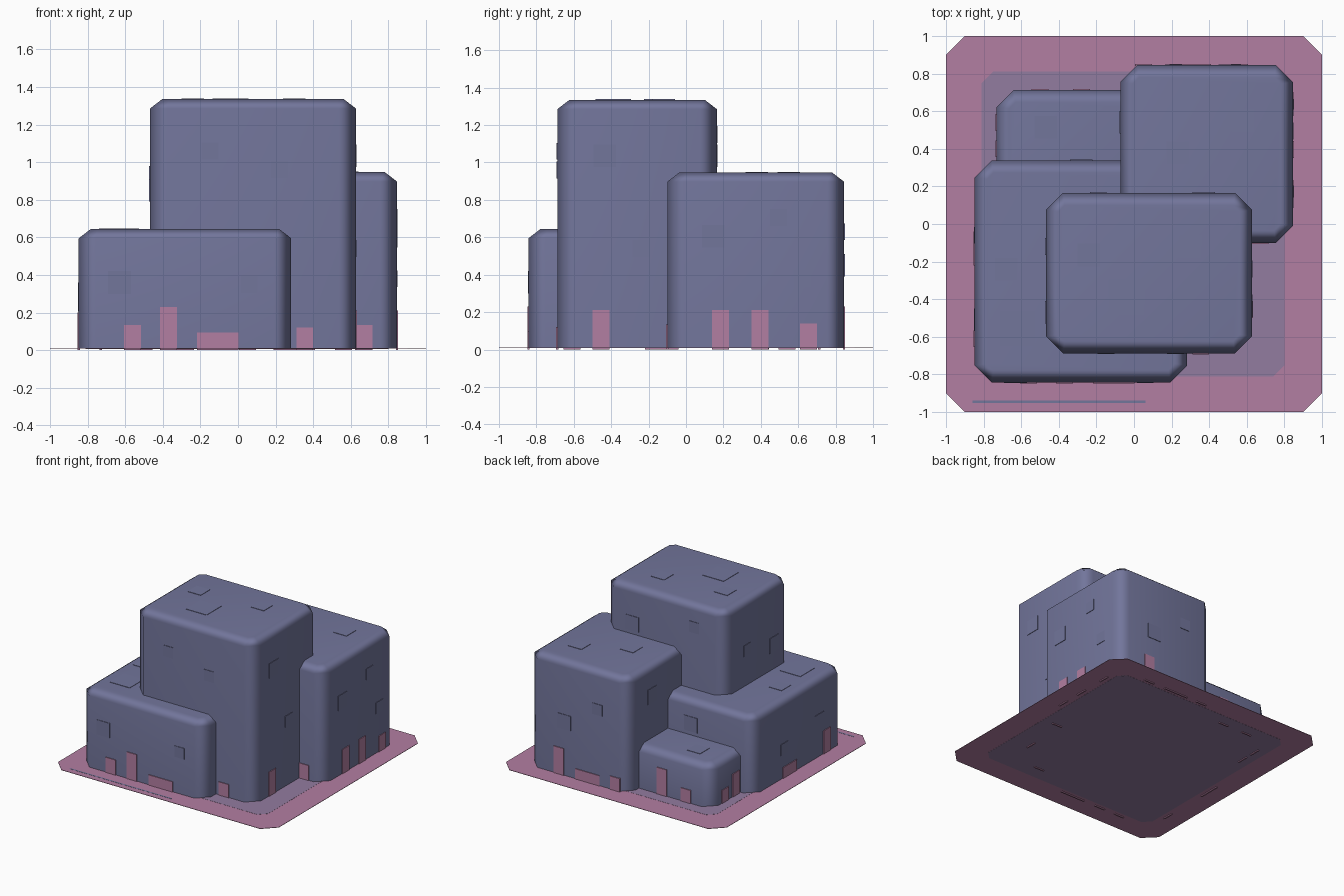
import bpy, bmesh

if "Cube" in bpy.data.objects:
    bpy.data.objects.remove(bpy.data.objects["Cube"])


def material(name, rgb):
    m = bpy.data.materials.new(name)
    m.diffuse_color = (*rgb, 1)
    m.use_nodes = True
    m.node_tree.nodes["Principled BSDF"].inputs["Base Color"].default_value = m.diffuse_color
    return m


SLATE = material("slate blue", (0.17, 0.18, 0.33))
PINK = material("dusty pink", (0.45, 0.21, 0.36))
MAUVE = material("mauve paving", (0.29, 0.20, 0.35))


def octagon(x0, x1, y0, y1, c):
    return [(x0 + c, y0), (x1 - c, y0), (x1, y0 + c), (x1, y1 - c),
            (x1 - c, y1), (x0 + c, y1), (x0, y1 - c), (x0, y0 + c)]


def finish(name, bm, mat):
    bmesh.ops.recalc_face_normals(bm, faces=bm.faces)
    me = bpy.data.meshes.new(name)
    bm.to_mesh(me)
    bm.free()
    me.materials.append(mat)
    ob = bpy.data.objects.new(name, me)
    bpy.context.collection.objects.link(ob)
    return ob


def stack(name, rings, mat, smooth=False):
    """Closed solid from stacked octagons: (outline, z)."""
    bm = bmesh.new()
    loops = [[bm.verts.new((x, y, z)) for x, y in pts] for pts, z in rings]
    for a, b in zip(loops, loops[1:]):
        for i in range(8):
            j = (i + 1) % 8
            bm.faces.new((a[i], a[j], b[j], b[i]))
    bm.faces.new(loops[0][::-1])
    bm.faces.new(loops[-1])
    ob = finish(name, bm, mat)
    if smooth:
        for p in ob.data.polygons:
            p.use_smooth = p.normal.z > -0.5
        # keep the underside edge sharp
        for e in ob.data.edges:
            e.use_edge_sharp = all(ob.data.vertices[v].co.z < 0.02 for v in e.vertices)
        w = ob.modifiers.new("flat faces, soft corners", 'WEIGHTED_NORMAL')
        w.keep_sharp = True
    return ob


def box(name, centre, size, mat):
    bm = bmesh.new()
    bmesh.ops.create_cube(bm, size=1)
    for v in bm.verts:
        v.co = [c + s * k for c, s, k in zip(centre, size, v.co)]
    return finish(name, bm, mat)


# ground plate and paving patch around the buildings
stack("ground_plate", [(octagon(-1, 1, -1, 1, .1), .008),
                       (octagon(-1, 1, -1, 1, .1), .011)], PINK)
stack("paving", [(octagon(-.81, .80, -.81, .81, .06), .007),
                 (octagon(-.81, .80, -.81, .81, .06), .012)], MAUVE)
box("paving_strip", (-.4, -.945, .0105), (.92, .012, .003), SLATE)

# four building blocks: x0, x1, y0, y1, height
BLOCKS = {
    "front_block": (-.847, .283, -.842, .338, .645),
    "tower": (-.468, .627, -.688, .165, 1.335),
    "back_block": (-.073, .845, -.10, .845, .947),
    "low_block": (-.73, .2, 0, .713, .36),
}
for name, (x0, x1, y0, y1, h) in BLOCKS.items():
    i = .065
    body = octagon(x0, x1, y0, y1, .09)
    top = octagon(x0 + i, x1 - i, y0 + i, y1 - i, .035)
    stack(name, [(body, .01), (body, h - .05), (top, h)], SLATE, True)


def plate(kind, block, side, u, z, w, h, mat, t):
    """Thin plate on one wall; u runs along the wall."""
    x0, x1, y0, y1, _ = BLOCKS[block]
    if side in "FB":
        c, s = (u, y0 if side == "F" else y1, z), (w, t, h)
    else:
        c, s = (x0 if side == "L" else x1, u, z), (t, w, h)
    box(f"{block}_{kind}", c, s, mat)


# doors: block, side, position, width, height
for b, s, u, w, h in [
    ("front_block", "F", -.56, .09, .135), ("front_block", "F", -.37, .09, .23),
    ("front_block", "F", -.108, .22, .095), ("tower", "F", .355, .09, .12),
    ("back_block", "F", .67, .09, .135), ("tower", "R", -.455, .09, .21),
    ("back_block", "R", .185, .09, .21), ("back_block", "R", .395, .09, .21),
    ("back_block", "R", .655, .09, .14), ("front_block", "L", -.13, .18, .10),
    ("front_block", "L", -.61, .09, .20), ("low_block", "L", .54, .09, .12),
    ("low_block", "L", .40, .09, .20), ("back_block", "B", .56, .09, .23),
    ("back_block", "B", .30, .22, .095), ("back_block", "B", .05, .09, .12),
    ("low_block", "B", -.28, .09, .23), ("low_block", "B", -.50, .09, .12),
]:
    plate("door", b, s, u, h / 2, w, h, PINK, .012)

# wall windows: block, side, position, height, size
for b, s, u, z, w in [
    ("front_block", "F", -.63, .36, .12), ("front_block", "F", .06, .35, .09),
    ("tower", "F", -.15, 1.06, .09), ("tower", "F", .22, .96, .09),
    ("tower", "R", -.435, 1.035, .12), ("tower", "R", -.24, .54, .09),
    ("back_block", "R", .145, .605, .12), ("back_block", "R", .495, .705, .09),
    ("back_block", "R", .62, .38, .09), ("back_block", "B", .51, .45, .12),
    ("back_block", "B", .21, .63, .09), ("back_block", "L", .54, .71, .12),
    ("tower", "B", .37, 1.035, .12), ("tower", "B", -.19, 1.15, .09),
    ("tower", "L", -.12, .935, .09), ("tower", "L", -.47, .85, .12),
    ("front_block", "B", -.28, .45, .12), ("front_block", "L", -.06, .25, .09),
    ("front_block", "L", -.51, .30, .12),
]:
    plate("window", b, s, u, z, w, w, SLATE, .008)

# roof hatches: block, x, y, size
for b, x, y, w in [
    ("low_block", -.47, .515, .12), ("front_block", -.68, -.24, .12),
    ("front_block", -.62, -.555, .185), ("tower", -.24, -.165, .12),
    ("tower", -.04, -.39, .19), ("tower", .30, -.12, .12),
    ("back_block", .58, .55, .12), ("back_block", .233, .378, .12),
]:
    box(f"{b}_roof_hatch", (x, y, BLOCKS[b][4]), (w, w, .006), SLATE)
